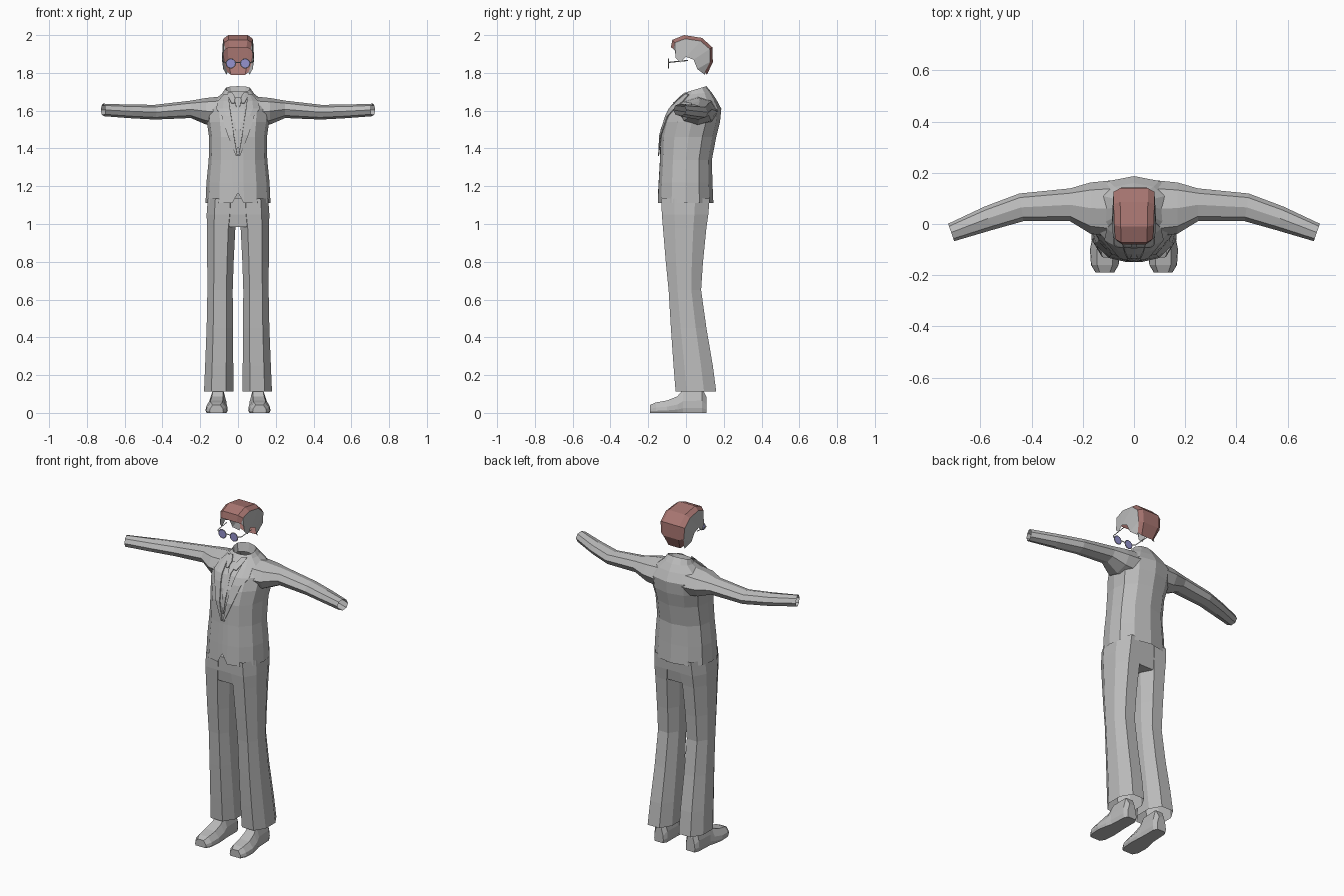
import bpy, bmesh, math
from mathutils import Vector
from mathutils.bvhtree import BVHTree

if "Cube" in bpy.data.objects:
    bpy.data.objects.remove(bpy.data.objects["Cube"])


def material(name, rgb):
    m = bpy.data.materials.new(name)
    m.use_nodes = True
    m.diffuse_color = (*rgb, 1)
    m.node_tree.nodes["Principled BSDF"].inputs["Base Color"].default_value = (*rgb, 1)
    return m


GREY = material("suit grey", (0.5, 0.5, 0.5))
BROWN = material("hair brown", (0.39, 0.18, 0.165))
VIOLET = material("lens violet", (0.3, 0.29, 0.62))


def finish(name, bm, mat, mirror=False, thickness=0):
    bmesh.ops.recalc_face_normals(bm, faces=bm.faces)
    mesh = bpy.data.meshes.new(name)
    bm.to_mesh(mesh)
    bm.free()
    mesh.materials.append(mat)
    ob = bpy.data.objects.new(name, mesh)
    bpy.context.collection.objects.link(ob)
    if thickness:
        mod = ob.modifiers.new("Solidify", 'SOLIDIFY')
        mod.thickness = thickness
        mod.offset = 0
    if mirror:
        mod = ob.modifiers.new("Mirror", 'MIRROR')
        mod.use_mirror_merge = False
    return ob


def loft(name, rings, mat, closed=True, caps=False, **kw):
    """Skin a list of point rings (or open rows) with quads."""
    bm = bmesh.new()
    rows = [[bm.verts.new(p) for p in r] for r in rings]
    n = len(rows[0])
    for a, b in zip(rows, rows[1:]):
        for i in range(n if closed else n - 1):
            j = (i + 1) % n
            bm.faces.new((a[i], a[j], b[j], b[i]))
    if caps:
        bm.faces.new(rows[0])
        bm.faces.new(rows[-1])
    return finish(name, bm, mat, **kw)


def tube(name, points, radius, mat, **kw):
    """Thin four-sided bars along a path."""
    bm = bmesh.new()
    for a, b in zip(points, points[1:]):
        a, b = Vector(a), Vector(b)
        rot = (b - a).to_track_quat('Z', 'Y').to_matrix().to_4x4()
        rot.translation = (a + b) / 2
        bmesh.ops.create_cone(bm, cap_ends=True, segments=4, radius1=radius,
                              radius2=radius, depth=(b - a).length, matrix=rot)
    return finish(name, bm, mat, **kw)


# Jacket body: half section mirrored into a full ring, front at v = -1
half = [(0, -1), (.18, -.99), (.58, -.88), (.9, -.5), (1, 0), (.92, .5), (.58, .86), (0, 1)]
section = half + [(-u, v) for u, v in reversed(half[1:-1])]
levels = [  # z, half width, front y, back y, tilt
    (1.11, .172, -.15, .145, 0), (1.22, .167, -.145, .14, 0), (1.34, .155, -.138, .137, 0),
    (1.46, .153, -.135, .16, 0), (1.54, .165, -.118, .18, 0), (1.61, .17, -.085, .187, 0),
    (1.655, .13, -.045, .16, .05), (1.69, .085, -.01, .135, .1),
    (1.715, .068, .01, .108, .3), (1.67, .058, .02, .095, .2)]
rings = []
for z, w, f, b, tilt in levels:
    mid, ry = (f + b) / 2, (b - f) / 2
    rings.append([(u * w, mid + v * ry, z + tilt * v * ry) for u, v in section])
rings[0][0] = (0, -.148, 1.165)  # notch in the front hem
jacket = loft("jacket_body", rings, GREY)

# Sleeves
arm = [  # x, y, z, half depth, half height, tilt
    (.09, .06, 1.595, .11, .08, 0), (.17, .062, 1.597, .1, .07, 0),
    (.25, .075, 1.607, .064, .046, 0), (.44, .065, 1.592, .054, .039, .15),
    (.57, .022, 1.596, .046, .036, .3), (.714, -.033, 1.604, .034, .033, .35)]
rings = []
for x, y, z, ry, rz, tilt in arm:
    ring = []
    for i in range(8):
        a = math.tau * i / 8
        ring.append((x + tilt * ry * math.cos(a), y + ry * math.cos(a), z + rz * math.sin(a)))
    rings.append(ring)
loft("sleeves", rings, GREY, mirror=True)

# Cloth details laid onto the jacket front
surface = BVHTree.FromPolygons([v.co for v in jacket.data.vertices],
                               [p.vertices for p in jacket.data.polygons])


def drape(x, z, lift):
    hit = surface.ray_cast(Vector((x, -1, z)), Vector((0, 1, 0)))[0]
    if hit is None:
        hit = surface.find_nearest(Vector((x, 0, z)))[0]
    return (x, hit.y - lift, z)


def strip(name, stations, lift, **kw):
    rows = [[drape(a, z, lift), drape((a + b) / 2, z, lift), drape(b, z, lift)]
            for a, b, z in stations]
    loft(name, rows, GREY, closed=False, thickness=.005, **kw)


strip("lapels", [(.05, .075, 1.685), (.047, .105, 1.65), (.042, .115, 1.61), (.036, .085, 1.57),
                 (.022, .055, 1.47), (.003, .01, 1.36)], .008, mirror=True)
strip("shirt_collar", [(.03, .055, 1.695), (.015, .05, 1.67), (.02, .035, 1.64)], .012, mirror=True)
strip("tie", [(-.012, .012, 1.67), (-.018, .018, 1.65), (-.009, .009, 1.62),
              (-.013, .013, 1.5), (-.003, .003, 1.4)], .006)

# Trouser legs: inner x, outer x, front y, back y per height
leg_section = [(-.5, -1), (.5, -1), (1, -.45), (1, .4), (.5, 1), (-.5, 1), (-1, .4), (-1, -.45)]
legs = [(1.135, 0, .16, -.13, .125), (1.05, .003, .166, -.128, .118), (.98, .014, .164, -.122, .108),
        (.8, .023, .163, -.107, .09), (.65, .028, .162, -.092, .08), (.45, .027, .166, -.08, .108),
        (.25, .025, .174, -.066, .142), (.113, .025, .18, -.055, .16)]
rings = []
for z, xi, xo, f, b in legs:
    rings.append([((xi + xo) / 2 + u * (xo - xi) / 2, (f + b) / 2 + v * (b - f) / 2, z)
                  for u, v in leg_section])
loft("trouser_legs", rings, GREY, mirror=True)

# Trouser seat filling the space between the legs
seat = [(1.135, .08, -.128, .123), (1.05, .07, -.126, .116), (.985, .045, -.118, .104)]
loft("trouser_seat", [[(-w, f, z), (w, f, z), (w, b, z), (-w, b, z)] for z, w, f, b in seat],
     GREY, caps=True)

# Shoes, lofted from heel to toe
shoe_section = [(-.9, 0), (-1, .2), (-.95, .5), (-.55, 1), (.55, 1), (.95, .5), (1, .2), (.9, 0)]
shoe = [  # y, centre x, half width, top z
    (.108, .104, .03, .085), (.085, .104, .043, .13), (-.015, .106, .046, .125),
    (-.045, .109, .052, .088), (-.1, .113, .059, .066), (-.16, .114, .054, .055),
    (-.19, .114, .036, .042)]
loft("shoes", [[(x + u * w, y, v * t) for u, v in shoe_section] for y, x, w, t in shoe],
     GREY, caps=True, mirror=True)

# Hair: a strip over the crown and down the back
crown = [(-.08, 1.935, .045), (-.072, 1.975, .05), (-.01, 2.0, .052), (.085, 1.985, .054),
         (.14, 1.935, .054), (.142, 1.855, .05), (.11, 1.79, .038)]
rows, edges = [], []
for y, z, w in crown:
    ey, ez, ew = .03 + (y - .03) * .87, 1.88 + (z - 1.88) * .84, w * 1.48
    rows.append([(-ew, ey, ez), (-w, y, z), (w, y, z), (ew, ey, ez)])
    edges.append((ew, ey, ez))
loft("hair_crown", rows, BROWN, closed=False)

# Grey sides of the hair down to the hairline
hairline = [(.074, -.058, 1.915), (.08, -.055, 1.88), (.084, -.03, 1.855), (.085, .0, 1.885),
            (.085, .04, 1.87), (.078, .06, 1.82), (.06, .1, 1.79)]
loft("hair_sides", [edges, hairline], GREY, closed=False, mirror=True)

# Round spectacles
bm = bmesh.new()
bmesh.ops.create_cone(bm, cap_ends=True, segments=12, radius1=.024, radius2=.024, depth=.004)
for v in bm.verts:
    x, y, z = v.co
    v.co = (x + .038, z - .092, y + 1.85)
finish("spectacle_lenses", bm, VIOLET, mirror=True)

rim = [(.038 + .025 * math.cos(math.tau * i / 12), -.092, 1.85 + .025 * math.sin(math.tau * i / 12))
       for i in range(13)]
tube("spectacle_rims", rim, .0025, GREY, mirror=True)
tube("spectacle_bridge", [(-.014, -.092, 1.855), (.014, -.092, 1.855)], .003, GREY)
tube("spectacle_temples", [(.062, -.092, 1.855), (.078, -.08, 1.857), (.082, .01, 1.866)],
     .003, GREY, mirror=True)
